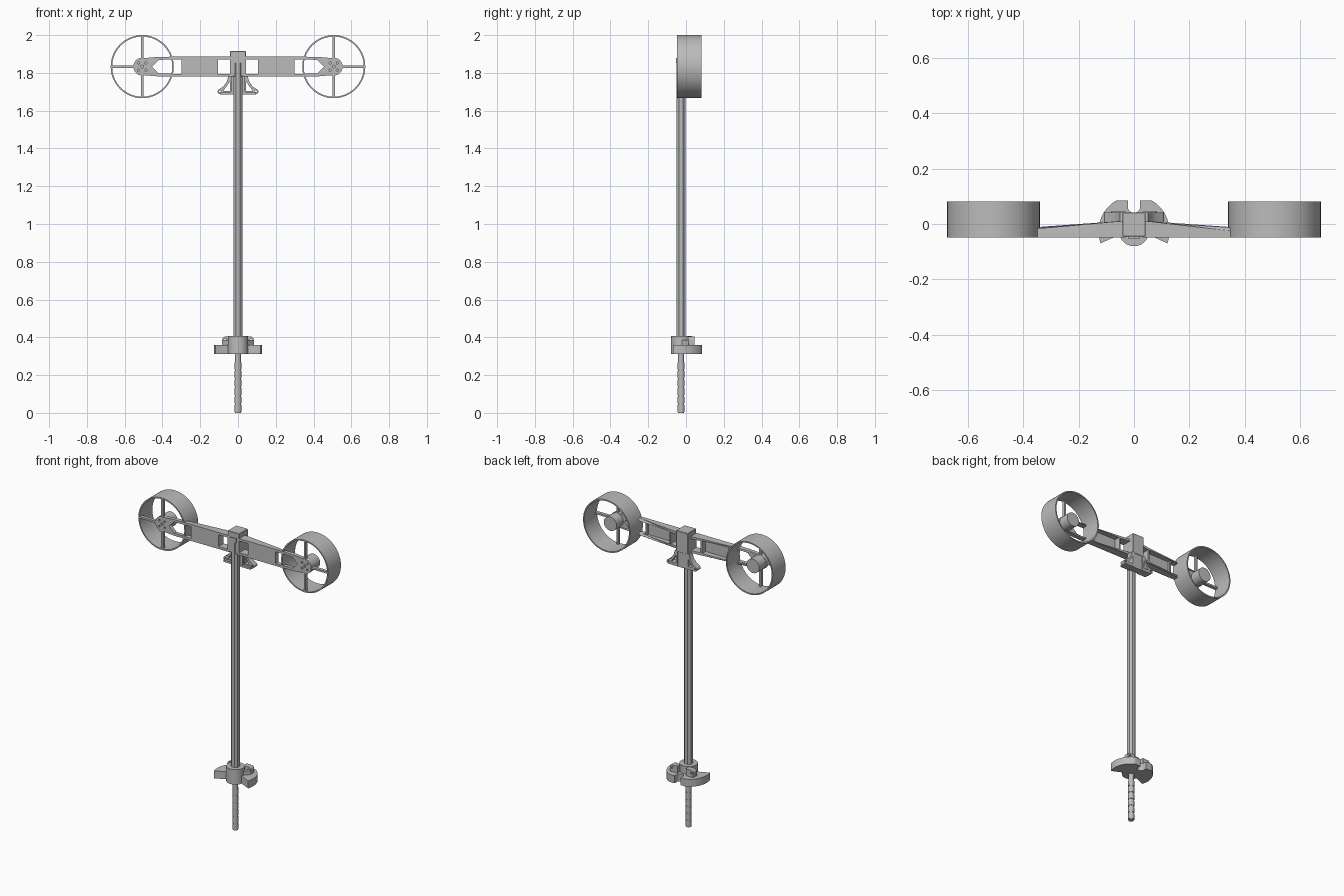
import bpy, bmesh
from math import cos, sin, pi, radians
from mathutils import Matrix, Vector

cube = bpy.data.objects.get("Cube")
if cube:
    bpy.data.objects.remove(cube)

grey = bpy.data.materials.new("plain grey")
grey.use_nodes = True
GREY = (0.5, 0.5, 0.5, 1)
grey.diffuse_color = GREY
grey.node_tree.nodes["Principled BSDF"].inputs["Base Color"].default_value = GREY
parts = []


def finish(name, bm):
    bmesh.ops.remove_doubles(bm, verts=bm.verts, dist=1e-5)
    bmesh.ops.recalc_face_normals(bm, faces=bm.faces)
    mesh = bpy.data.meshes.new(name)
    bm.to_mesh(mesh)
    bm.free()
    mesh.materials.append(grey)
    ob = bpy.data.objects.new(name, mesh)
    bpy.context.collection.objects.link(ob)
    parts.append(ob)
    return ob


def box(name, x, y, z, bevel=0.0):
    lo, hi = Vector((x[0], y[0], z[0])), Vector((x[1], y[1], z[1]))
    bm = bmesh.new()
    bmesh.ops.create_cube(bm, size=1, matrix=Matrix.Translation((lo + hi) / 2) @ Matrix.Diagonal((*(hi - lo), 1)))
    if bevel:
        bmesh.ops.bevel(bm, geom=bm.edges[:], offset=bevel, segments=1, affect='EDGES')
    return finish(name, bm)


def arc(cx, cy, r, a0=0, a1=360, n=32):
    full = abs(a1 - a0) == 360
    steps = [radians(a0 + (a1 - a0) * i / n) for i in range(n if full else n + 1)]
    return [(cx + r * cos(a), cy + r * sin(a)) for a in steps]


def plate(name, loops, lo, hi, upright=True, back=None):
    """Extrude an outline with holes, along y when upright, otherwise along z."""
    cu = bpy.data.curves.new(name, 'CURVE')
    cu.dimensions, cu.fill_mode, cu.extrude = '2D', 'BOTH', (hi - lo) / 2
    for loop in loops:
        sp = cu.splines.new('POLY')
        sp.points.add(len(loop) - 1)
        for p, (u, v) in zip(sp.points, loop):
            p.co = (u, v, 0, 1)
        sp.use_cyclic_u = True
    tmp = bpy.data.objects.new(name, cu)
    mesh = bpy.data.meshes.new_from_object(tmp)
    bpy.data.objects.remove(tmp)
    bm = bmesh.new()
    bm.from_mesh(mesh)
    bpy.data.meshes.remove(mesh)
    mid = (lo + hi) / 2
    for v in bm.verts:
        x, y, w = v.co
        if upright:
            depth = back(abs(x)) if back and w < 0 else mid - w
            v.co = (x, depth, y)
        else:
            v.co = (x, y, mid + w)
    return finish(name, bm)


# Post and rod share one vertical axis
AXIS = -0.026
c, h = 0.011, 0.024
octagon = [(c, -h), (h, -c), (h, c), (c, h), (-c, h), (-h, c), (-h, -c), (-c, -h)]
plate("post", [[(x, AXIS + y) for x, y in octagon]], 0.4, 1.88, upright=False)
plate("rod", [arc(0, AXIS, 0.016, n=24)], 0.0, 0.32, upright=False)
for i in range(6):
    z = 0.006 + i * 0.045
    plate("rod_collar", [arc(0, AXIS, 0.0185, n=24)], z, z + 0.035, upright=False)

# Head block and its spine
box("head_block", (-0.042, 0.042), (-0.046, 0.042), (1.78, 1.915), 0.003)
box("head_spine", (-0.036, 0.036), (-0.004, 0.04), (1.685, 1.785))
box("head_front_label_plate", (-0.021, 0.021), (-0.052, -0.044), (1.852, 1.88))

# Duct geometry
HUB_X, HUB_Z, FRONT, BACK = 0.507, 1.833, -0.048, 0.082


def arm_back(x):
    t = min(max((x - 0.04) / 0.3, 0), 1)
    return 0.012 - 0.036 * t


for side, s in (("left", 1), ("right", -1)):
    def mir(loop):
        return [(s * u, v) for u, v in loop]

    # Tapered arm with open bays and a rounded hub end
    bottom = [(0.03, 1.78), (0.2, 1.78), (0.34, 1.78), (0.43, 1.782)]
    outline = bottom + arc(HUB_X, HUB_Z, 0.047, -105, 105, 20)
    outline += [(u, 2 * HUB_Z - v) for u, v in reversed(bottom)]
    bay = [(0.042, 1.795), (0.106, 1.795), (0.106, 1.871), (0.042, 1.871)]
    panel = [(0.116, 1.792), (0.29, 1.792), (0.29, 1.874), (0.116, 1.874)]
    arrow = [(0.3, 1.795), (0.34, 1.795), (0.42, 1.797), (0.455, HUB_Z), (0.42, 1.869), (0.34, 1.871), (0.3, 1.871)]
    holes = [arc(HUB_X, HUB_Z, 0.008, n=12)]
    holes += [arc(HUB_X + 0.027 * cos(a), HUB_Z + 0.027 * sin(a), 0.006, n=10)
              for a in (pi / 4, 3 * pi / 4, 5 * pi / 4, 7 * pi / 4)]
    plate(side + "_arm", [mir(l) for l in [outline, bay, panel, arrow] + holes], FRONT, 0.012, back=arm_back)
    xs = sorted((s * 0.11, s * 0.295))
    box(side + "_arm_panel", xs, (FRONT, -0.034), (1.786, 1.88))

    # Duct ring, motor and spokes
    cx = s * HUB_X
    plate(side + "_duct", [arc(cx, HUB_Z, 0.167, n=72), arc(cx, HUB_Z, 0.159, n=72)], FRONT, BACK)
    plate(side + "_motor", [arc(cx, HUB_Z, 0.045, n=40)], -0.026, 0.045)
    w = 0.006
    spoke_y = (FRONT + 0.001, -0.026)
    box(side + "_upper_spoke", (cx - w, cx + w), spoke_y, (HUB_Z + 0.04, HUB_Z + 0.162))
    box(side + "_lower_spoke", (cx - w, cx + w), spoke_y, (HUB_Z - 0.162, HUB_Z - 0.04))
    box(side + "_outer_spoke", sorted((cx + s * 0.04, cx + s * 0.162)), spoke_y, (HUB_Z - w, HUB_Z + w))

    # Curved gusset below the head
    gusset = [(0.03, 1.687), (0.095, 1.687)] + arc(0.094, 1.701, 0.014, -80, 60, 8)
    gusset += [(0.078, 1.728), (0.06, 1.752), (0.05, 1.785), (0.03, 1.785)]
    opening = [(0.043, 1.704), (0.078, 1.704), (0.054, 1.738), (0.043, 1.755)]
    plate(side + "_gusset", [mir(gusset), mir(opening), mir(arc(0.094, 1.701, 0.006, n=12))], 0.006, 0.042)
    box(side + "_gusset_foot", sorted((s * 0.03, s * 0.095)), (-0.01, 0.042), (1.686, 1.698))

    # Clamp lug with a cross hole
    lug = [(0.03, 0.35), (0.08, 0.35)] + arc(0.067, 0.388, 0.016, 0, 100, 8) + [(0.03, 0.405)]
    plate(side + "_clamp_lug", [mir(lug), mir(arc(0.068, 0.386, 0.006, n=12))], 0.01, 0.045)
    arm = [(0.02, 0.0), (0.045, -0.03), (0.085, 0.012), (0.06, 0.03)]
    plate(side + "_clamp_rib", [mir(arm)], 0.35, 0.385, upright=False)

# Winged clamp plate with a rounded slot at the back
wing = [(0.045, -0.035)]
wing += [(x, min(y, 0.085)) for x, y in arc(0, AXIS, 0.128, -20, 70, 24)]
wing += [(0.022, 0.085)] + arc(0, 0.062, 0.022, 0, -90, 8)
wing += [(-x, y) for x, y in reversed(wing[:-1])]
plate("clamp_wings", [wing], 0.312, 0.36, upright=False)
plate("clamp_hub", [arc(0, AXIS, 0.054, n=40)], 0.312, 0.408, upright=False)

# Smooth the round surfaces, keep hard edges
bpy.ops.object.select_all(action='DESELECT')
for ob in parts:
    ob.select_set(True)
bpy.context.view_layer.objects.active = parts[0]
bpy.ops.object.shade_smooth_by_angle(angle=radians(30))
